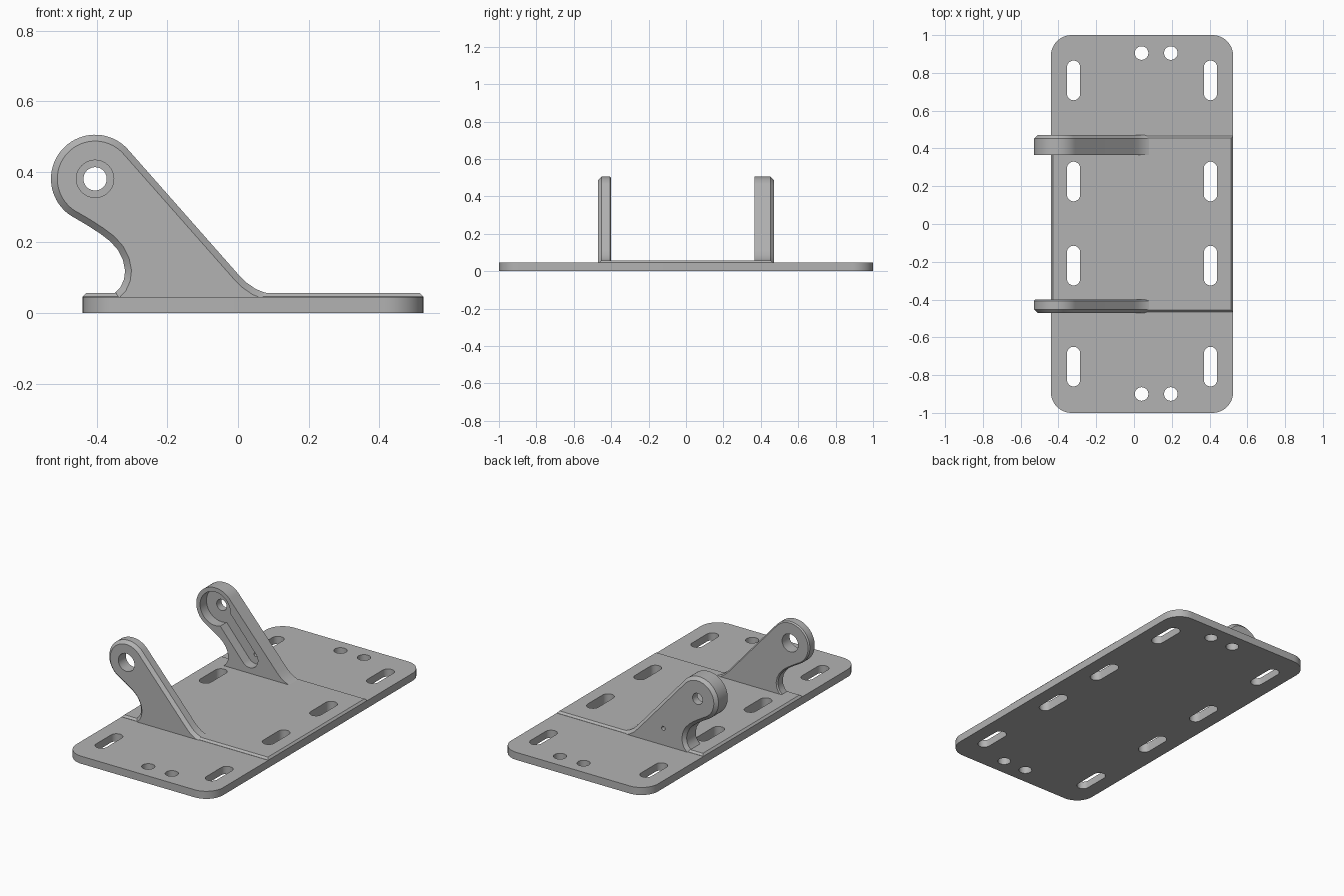
import bpy, bmesh, math
from mathutils import Vector

old = bpy.data.objects.get("Cube")
if old:
    bpy.data.objects.remove(old, do_unlink=True)

grey = bpy.data.materials.new("plain_grey")
grey.use_nodes = True
GREY = (0.45, 0.45, 0.45, 1)
grey.diffuse_color = GREY
grey.node_tree.nodes["Principled BSDF"].inputs["Base Color"].default_value = GREY


def arc(cx, cy, r, start, end, n=16):
    """Points along an arc, angles in degrees."""
    angles = [math.radians(start + (end - start) * i / n) for i in range(n + 1)]
    return [(cx + r * math.cos(a), cy + r * math.sin(a)) for a in angles]


def circle(cx, cy, r, n=40):
    return arc(cx, cy, r, 0, 360, n)[:-1]


def capsule(a, b, r):
    """Outline of a slot running between two centres."""
    d = math.degrees(math.atan2(b[1] - a[1], b[0] - a[0]))
    return arc(*b, r, d - 90, d + 90) + arc(*a, r, d + 90, d + 270)


def rounded_rect(x0, x1, y0, y1, r):
    return (arc(x1 - r, y1 - r, r, 0, 90) + arc(x0 + r, y1 - r, r, 90, 180)
            + arc(x0 + r, y0 + r, r, 180, 270) + arc(x1 - r, y0 + r, r, 270, 360))


def prism(name, outline, lo, hi, axis="z", chamfers=()):
    """Extrude an outline along an axis; chamfers lists (level, size) of rims."""
    def place(u, v, w):
        return Vector((u, v, w)) if axis == "z" else Vector((u, w, v))

    bm = bmesh.new()
    base = bm.faces.new([bm.verts.new(place(u, v, lo)) for u, v in outline])
    top = bmesh.ops.extrude_face_region(bm, geom=[base], use_keep_orig=True)
    moved = [g for g in top["geom"] if isinstance(g, bmesh.types.BMVert)]
    bmesh.ops.translate(bm, verts=moved, vec=place(0, 0, hi - lo))
    bmesh.ops.recalc_face_normals(bm, faces=bm.faces)
    k = 2 if axis == "z" else 1
    for level, size in chamfers:
        rim = [e for e in bm.edges if all(abs(v.co[k] - level) < 1e-5 for v in e.verts)]
        bmesh.ops.bevel(bm, geom=rim, offset=size, segments=1, affect="EDGES",
                        profile=0.5, clamp_overlap=False)
    mesh = bpy.data.meshes.new(name)
    bm.to_mesh(mesh)
    bm.free()
    mesh.materials.append(grey)
    ob = bpy.data.objects.new(name, mesh)
    bpy.context.collection.objects.link(ob)
    return ob


def cut(ob, outlines, lo, hi, axis="z"):
    """Cut each outline through the object between two levels."""
    bpy.context.view_layer.objects.active = ob
    for outline in outlines:
        cutter = prism("cutter", outline, lo, hi, axis)
        cutter.hide_render = True
        mod = ob.modifiers.new("cut", "BOOLEAN")
        mod.operation, mod.solver, mod.object = "DIFFERENCE", "EXACT", cutter
        bpy.ops.object.modifier_apply(modifier=mod.name)
        bpy.data.objects.remove(cutter, do_unlink=True)


# Base plate and the raised pad in its middle
plate = prism("base_plate", rounded_rect(-0.44, 0.525, -1, 1, 0.11), 0, 0.045)
pad = prism("raised_pad", [(-0.44, -0.465), (0.525, -0.465), (0.525, 0.465), (-0.44, 0.465)],
            0.043, 0.057, chamfers=[(0.057, 0.011)])

# Mounting slots and round holes
slots = {y: [capsule((x, y - 0.07), (x, y + 0.07), 0.035) for x in (-0.32, 0.405)]
         for y in (-0.755, -0.22, 0.225, 0.76)}
rounds = [circle(x, y, 0.036) for x in (0.04, 0.195) for y in (-0.9, 0.905)]
cut(plate, [s for pair in slots.values() for s in pair] + rounds, -0.1, 0.2)
cut(pad, slots[-0.22] + slots[0.225], -0.1, 0.2)

# Side profile shared by both arms: round hub, sloping back, hooked underside
HUB = (-0.405, 0.38)
profile = arc(*HUB, 0.125, 41, 244, 40)
profile += [(-0.425, 0.247), (-0.391, 0.225), (-0.362, 0.203), (-0.34, 0.178),
            (-0.326, 0.15), (-0.32, 0.12), (-0.323, 0.095), (-0.333, 0.073),
            (-0.35, 0.055), (-0.36, 0.01), (0.1, 0.01), (0.1, 0.053), (0.075, 0.058),
            (0.05, 0.068), (0.024, 0.086), (0.0, 0.11)]

# Front arm with a wide pivot hole
front_arm = prism("front_arm", profile, -0.47, -0.4, "y", [(-0.47, 0.018), (-0.4, 0.007)])
cut(front_arm, [circle(*HUB, 0.053)], -0.6, -0.3, "y")

# Back arm with a pocket on its inner side, a pivot hole and a pin hole
PIN = (-0.18, 0.145)
back_arm = prism("back_arm", profile, 0.365, 0.47, "y", [(0.47, 0.018)])
cut(back_arm, [circle(*HUB, 0.1), capsule(PIN, (-0.342, 0.335), 0.055)], 0.3, 0.425, "y")
cut(back_arm, [circle(*HUB, 0.033), circle(*PIN, 0.012, 16)], 0.3, 0.6, "y")

# Smooth shading on curved sides, sharp on corners
for ob in (plate, pad, front_arm, back_arm):
    bpy.ops.object.select_all(action="DESELECT")
    ob.select_set(True)
    bpy.context.view_layer.objects.active = ob
    bpy.ops.object.shade_smooth_by_angle(angle=math.radians(30))
